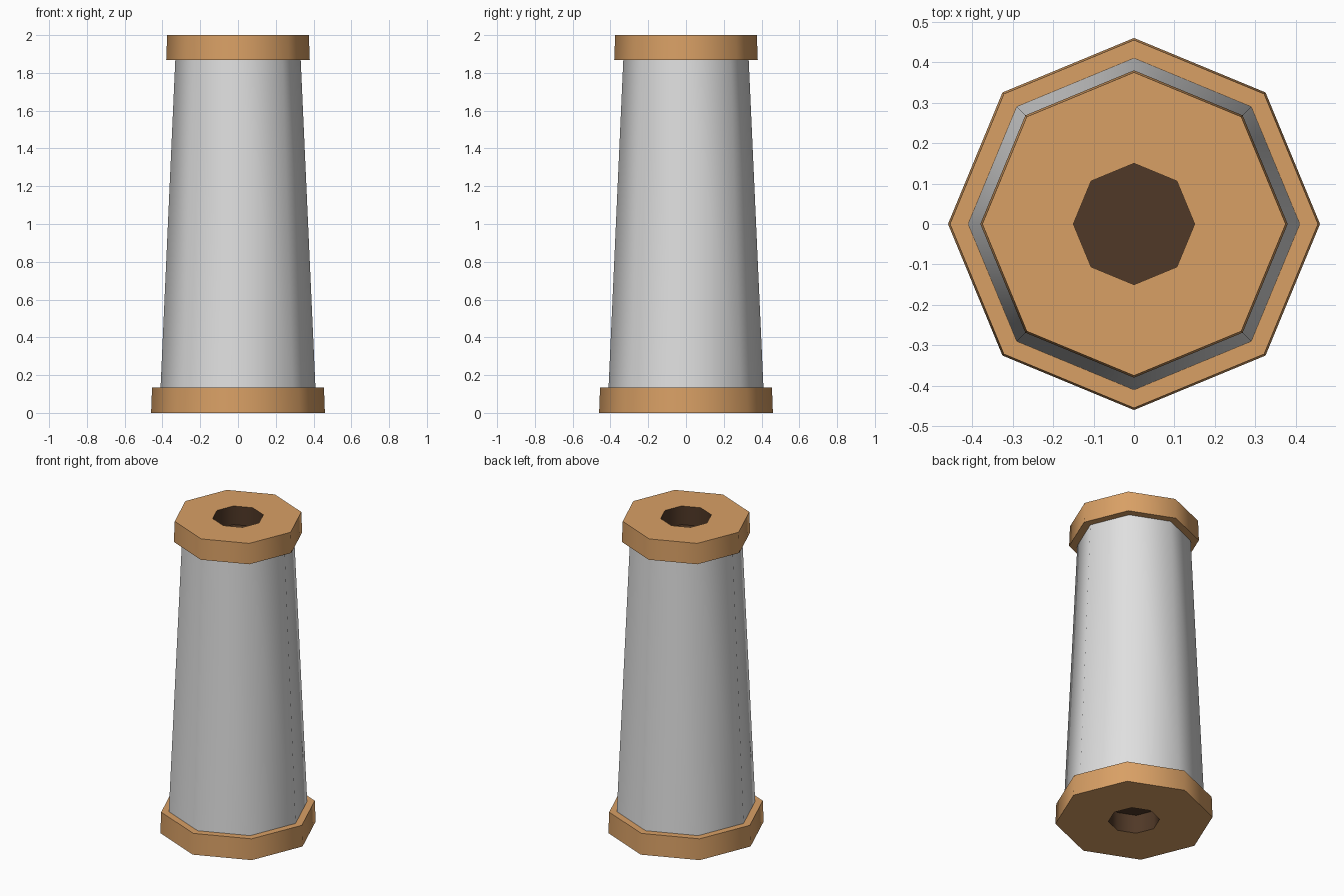
import bpy
import bmesh
from math import radians
from mathutils import Matrix

SIDES = 8
HOLE_RADIUS = 0.15
HOLE_DEPTH = 0.12

cube = bpy.data.objects.get("Cube")
if cube:
    bpy.data.objects.remove(cube, do_unlink=True)


def make_material(name, rgb):
    mat = bpy.data.materials.new(name)
    mat.use_nodes = True
    color = (*rgb, 1.0)
    mat.diffuse_color = color
    mat.node_tree.nodes["Principled BSDF"].inputs["Base Color"].default_value = color
    return mat


wood = make_material("light wood", (0.69, 0.35, 0.13))
dark_wood = make_material("dark wood", (0.08, 0.04, 0.02))
grey = make_material("pale grey", (0.74, 0.74, 0.74))


def make_frustum(name, bottom_radius, top_radius, z_low, z_high, materials, hole=None):
    """Tapered octagon with corners on the axes; hole is +1 (top), -1 (bottom) or None."""
    height = z_high - z_low
    bm = bmesh.new()
    bmesh.ops.create_cone(
        bm, cap_ends=True, segments=SIDES, radius1=bottom_radius,
        radius2=top_radius, depth=height,
        matrix=Matrix.Translation((0, 0, z_low + height / 2)))
    bm.normal_update()

    # Inset one end, then sink the inner octagon to make the socket
    if hole:
        face = next(f for f in bm.faces if f.normal.z * hole > 0.9)
        end_radius = top_radius if hole > 0 else bottom_radius
        bmesh.ops.inset_region(bm, faces=[face], thickness=0.01)
        scale = HOLE_RADIUS / max(v.co.xy.length for v in face.verts)
        for v in face.verts:
            v.co.x *= scale
            v.co.y *= scale
        old_faces = set(bm.faces) - {face}
        bmesh.ops.inset_region(bm, faces=[face], thickness=0.0)
        for v in face.verts:
            v.co.z -= hole * HOLE_DEPTH
        for f in bm.faces:
            if f not in old_faces:
                f.material_index = 1

    bmesh.ops.recalc_face_normals(bm, faces=bm.faces)
    mesh = bpy.data.meshes.new(name)
    bm.to_mesh(mesh)
    bm.free()
    for mat in materials:
        mesh.materials.append(mat)
    obj = bpy.data.objects.new(name, mesh)
    bpy.context.collection.objects.link(obj)

    # Soft side facets, crisp rims
    bpy.ops.object.select_all(action="DESELECT")
    obj.select_set(True)
    bpy.context.view_layer.objects.active = obj
    bpy.ops.object.shade_smooth_by_angle(angle=radians(50))
    return obj


# Wide foot, tapered column and top collar
make_frustum("base_collar", 0.46, 0.455, 0.0, 0.135, [wood, dark_wood], hole=-1)
make_frustum("column", 0.41, 0.332, 0.135, 1.868, [grey])
make_frustum("top_collar", 0.38, 0.375, 1.868, 2.0, [wood, dark_wood], hole=1)
